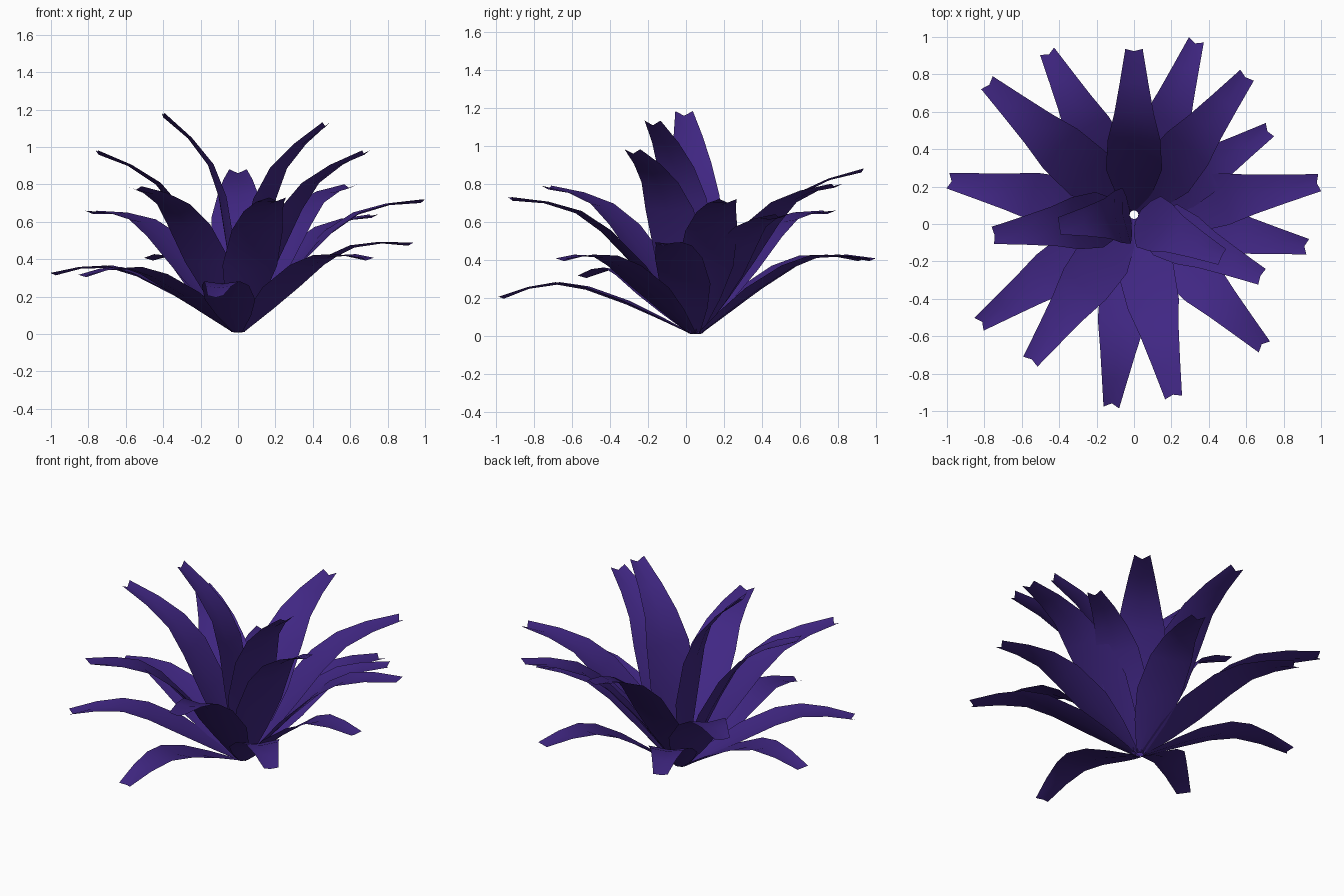
import bpy
from math import atan2, hypot, cos, sin

if "Cube" in bpy.data.objects:
    bpy.data.objects.remove(bpy.data.objects["Cube"])

# Deep violet material
mat = bpy.data.materials.new("violet_leaf")
mat.diffuse_color = (0.052, 0.02, 0.23, 1)
mat.use_nodes = True
mat.node_tree.nodes["Principled BSDF"].inputs["Base Color"].default_value = mat.diffuse_color

BASE_Y = 0.05
# Shared leaf template: position along chord, arch above chord, half width
TEMPLATE = [(0.0, 0.0, 0.03), (0.18, 0.05, 0.105), (0.36, 0.095, 0.152),
            (0.58, 0.13, 0.142), (0.73, 0.126, 0.108), (0.87, 0.076, 0.078),
            (1.0, 0.0, 0.047)]

# Leaf tips (x, y, z), going round the rosette
TIPS = [(0.0, 0.93, 0.87), (0.33, 0.975, 0.40), (0.60, 0.79, 0.79),
        (0.72, 0.50, 0.63), (0.985, 0.22, 0.71), (0.92, -0.12, 0.48),
        (0.68, -0.28, 0.97), (0.69, -0.65, 0.40), (0.47, -0.175, 1.12),
        (0.21, -0.92, 0.72), (-0.12, -0.97, 0.20), (-0.55, -0.73, 0.78),
        (-0.82, -0.53, 0.31), (-0.75, -0.06, 0.97), (-0.985, 0.23, 0.32),
        (-0.78, 0.75, 0.65), (-0.46, 0.915, 0.40), (-0.40, -0.01, 1.17)]


def make_leaf(index, tip):
    dx, dy = tip[0], tip[1] - BASE_Y
    az = atan2(dy, dx)
    r0, z0 = 0.022, 0.01
    r, z = hypot(dx, dy) - r0, tip[2] - z0
    length, pitch = hypot(r, z), atan2(z, r)
    wscale = (length / 1.237) ** 0.6
    verts, faces = [], []
    for k, (t, p, w) in enumerate(TEMPLATE):
        w *= wscale
        for s in (-1, 0, 1):
            a, b = t * length, p * length
            b += 0.14 * w * (abs(s) - 0.5)          # cupped cross-section
            if k == len(TEMPLATE) - 1:              # notched tip
                a += 0.012 if s else -0.012
            rr = r0 + a * cos(pitch) - b * sin(pitch)
            zz = max(0, z0 + a * sin(pitch) + b * cos(pitch))
            verts.append((rr * cos(az) - s * w * sin(az),
                          BASE_Y + rr * sin(az) + s * w * cos(az), zz))
    for k in range(len(TEMPLATE) - 1):
        for s in range(2):
            i = k * 3 + s
            faces.append((i, i + 3, i + 4, i + 1))
    me = bpy.data.meshes.new("leaf")
    me.from_pydata(verts, [], faces)
    me.polygons.foreach_set("use_smooth", [True] * len(faces))
    me.materials.append(mat)
    ob = bpy.data.objects.new(f"leaf_{index + 1:02d}", me)
    bpy.context.collection.objects.link(ob)


for n, tip in enumerate(TIPS):
    make_leaf(n, tip)
